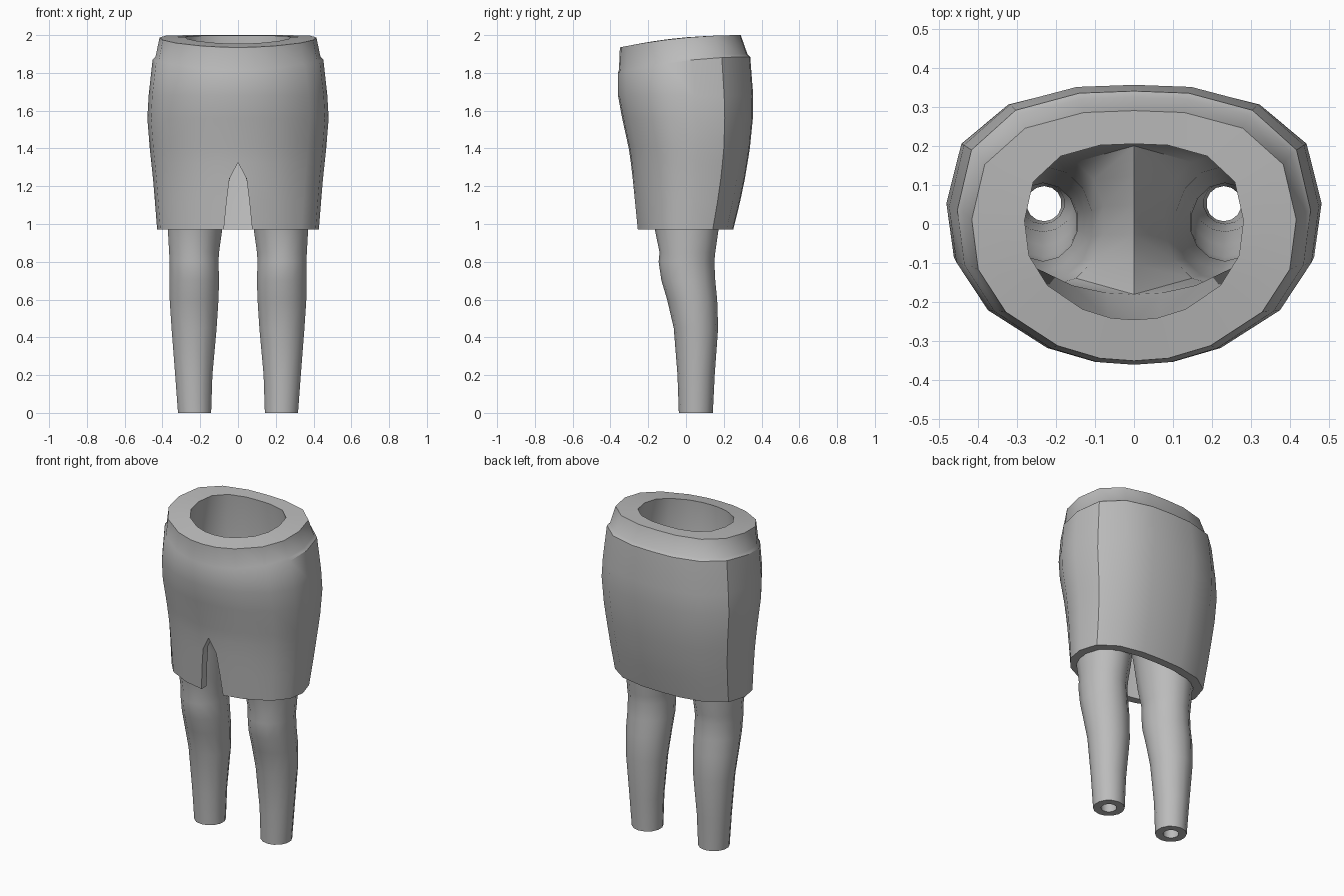
import bpy, bmesh, math

if "Cube" in bpy.data.objects:
    bpy.data.objects.remove(bpy.data.objects["Cube"])

# One plain grey for everything
grey = bpy.data.materials.new("plain grey")
grey.diffuse_color = (0.5, 0.5, 0.5, 1)
grey.use_nodes = True
grey.node_tree.nodes["Principled BSDF"].inputs["Base Color"].default_value = grey.diffuse_color

# Half outline of the hips (front centre -> side -> back centre), unit size
OUTLINE = [(0, -1), (.21, -.98), (.47, -.88), (.79, -.61), (.96, -.27),
           (1, .13), (.92, .57), (.67, .86), (.31, .985), (0, 1)]
CHORD = 4            # extra points along the centre line of each body half


def hip_ring(zf, zb, w, f, b, slit=0.0):
    """Half ring: front/back height, half width, front y, back y."""
    pts = []
    for u, v in OUTLINE:
        g = 1 - ((1 - v) / 2) ** 2
        pts.append((w * u, (f + b) / 2 + (b - f) / 2 * v, zf + (zb - zf) * g))
    pts[0] = (slit, pts[0][1], pts[0][2])
    return pts


def body_ring(zf, zb, w, f, b):
    """Half ring closed along the centre plane."""
    pts = hip_ring(zf, zb, w, f, b)
    for i in range(1, CHORD + 1):
        t = i / (CHORD + 1)
        pts.append((0, b + (f - b) * t, zb + (zf - zb) * t))
    return pts


def leg_ring(z, x0, x1, y0, y1, inset=0.0):
    n = len(OUTLINE) + CHORD
    step = 2 * math.pi / n
    start = -step * (len(OUTLINE) - 1) / 2
    return [((x0 + x1) / 2 + ((x1 - x0) / 2 - inset) * math.cos(start + i * step),
             (y0 + y1) / 2 + ((y1 - y0) / 2 - inset) * math.sin(start + i * step), z)
            for i in range(n)]


def build(name, rings, closed, walls=()):
    """Loft the half rings, then mirror across the centre."""
    bm = bmesh.new()
    vs = [[bm.verts.new(p) for p in r] for r in rings]
    n = len(rings[0])

    def face(q):
        if any(abs(v.co.x) > 1e-5 for v in q):      # skip the centre plane
            bm.faces.new(q)
    for a, b in zip(vs, vs[1:]):
        for i in range(n if closed else n - 1):
            j = (i + 1) % n
            face((a[i], a[j], b[j], b[i]))
    for a, b, c, d in walls:
        face([vs[k][0] for k in (a, b, c, d)])
    bmesh.ops.remove_doubles(bm, verts=bm.verts, dist=1e-5)
    bmesh.ops.recalc_face_normals(bm, faces=bm.faces)
    me = bpy.data.meshes.new(name)
    bm.to_mesh(me)
    bm.free()
    me.materials.append(grey)
    ob = bpy.data.objects.new(name, me)
    bpy.context.collection.objects.link(ob)
    mod = ob.modifiers.new("mirror", 'MIRROR')
    mod.use_clip = True
    mod.merge_threshold = 0.0005
    bpy.ops.object.select_all(action='DESELECT')
    ob.select_set(True)
    bpy.context.view_layer.objects.active = ob
    bpy.ops.object.modifier_apply(modifier="mirror")
    bpy.ops.object.shade_smooth_by_angle(angle=math.radians(35))
    return ob


# Skirt: rim and waistband, outer wall, hem, inner wall
HOLE = (1.955, 1.997, .28, -.245, .205)
rim = [hip_ring(*HOLE), hip_ring(1.935, 2.0, .415, -.35, .29),
       hip_ring(1.815, 1.9, .437, -.355, .325),
       hip_ring(1.80, 1.885, .452, -.36, .34)]
# height, half width, front, back, slit half width
WALL = [(1.68, .473, -.36, .356, 0), (1.56, .48, -.338, .354, 0),
        (1.4, .467, -.303, .338, 0), (1.325, .459, -.292, .326, 0),
        (1.24, .45, -.282, .312, .045), (1.12, .44, -.27, .287, .06),
        (.97, .428, -.255, .25, .075)]
T = .05
outer = [hip_ring(z, z, w, f, b, s) for z, w, f, b, s in WALL]
inner = [hip_ring(z, z, w - T, f + T, b - T, s) for z, w, f, b, s in reversed(WALL)]
first, last = len(rim), len(rim) + 2 * len(WALL) - 1
walls = [(first + k, first + k + 1, last - k - 1, last - k)
         for k in range(3, len(WALL) - 1)]
build("skirt", rim + outer + inner, False, walls)

# Hips and legs: hollow inside first, then the outside from the feet up
LEG = [(1.28, .03, .38, -.2, .22), (1.15, .06, .382, -.19, .19),
       (.97, .08, .375, -.165, .172), (.85, .097, .368, -.14, .155),
       (.8, .1, .365, -.145, .15), (.7, .097, .365, -.13, .155),
       (.6, .1, .365, -.1, .165), (.45, .11, .355, -.065, .17),
       (.2, .133, .335, -.045, .152), (0, .14, .32, -.038, .142)]
rings = [body_ring(*HOLE), body_ring(1.75, 1.78, .31, -.25, .22),
         body_ring(1.42, 1.42, .335, -.18, .2)]
rings += [leg_ring(*l, inset=.045) for l in LEG]
rings += [leg_ring(*l) for l in reversed(LEG)]
rings += [body_ring(1.36, 1.36, .39, -.22, .25), body_ring(1.66, 1.66, .4, -.29, .28)]
build("hips_and_legs", rings, True)
